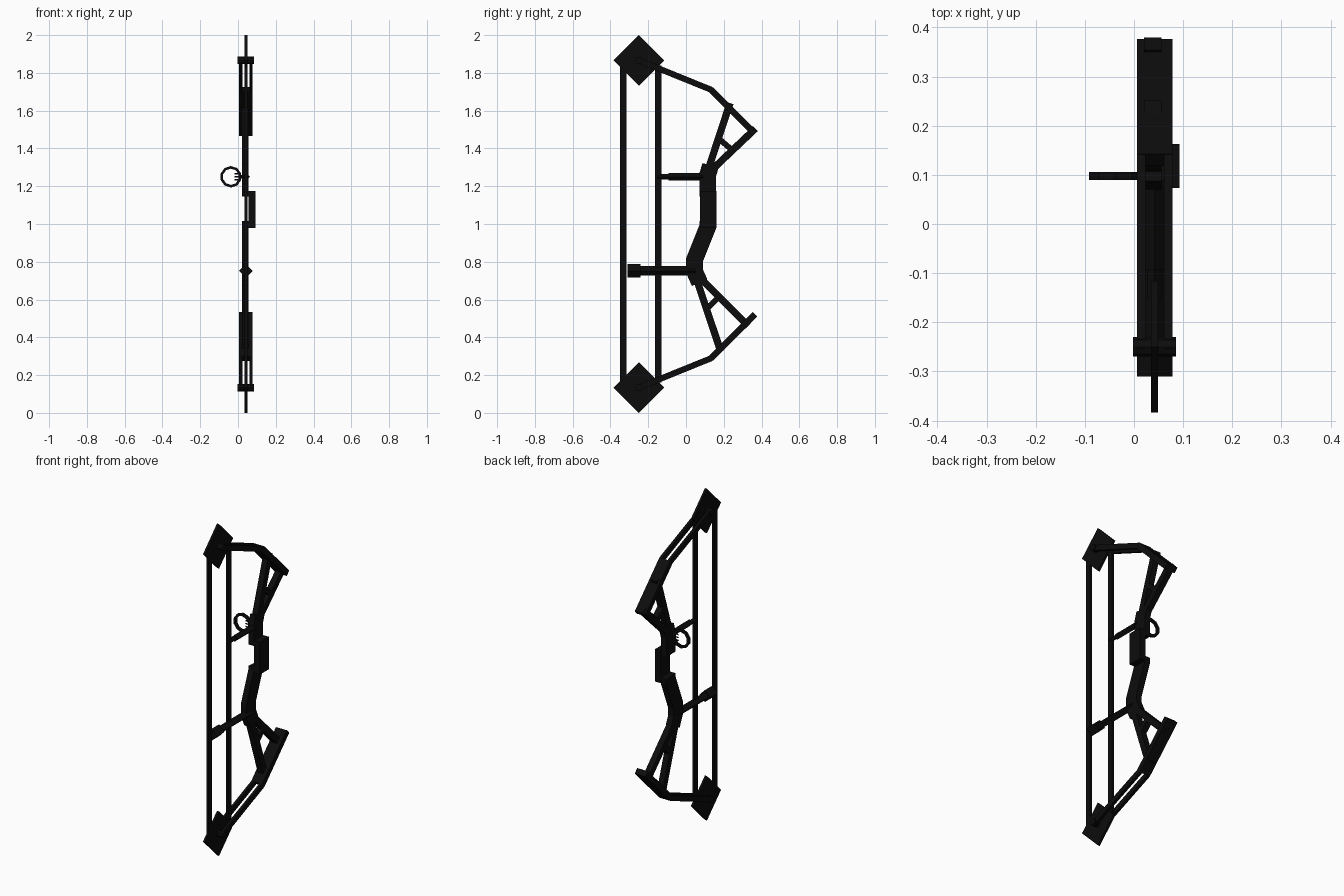
import bpy, bmesh, math
from mathutils import Vector, Matrix

if "Cube" in bpy.data.objects:
    bpy.data.objects.remove(bpy.data.objects["Cube"])

black = bpy.data.materials.new("matte_black")
black.diffuse_color = (0.0036, 0.0036, 0.0036, 1)
black.use_nodes = True
black.node_tree.nodes["Principled BSDF"].inputs["Base Color"].default_value = black.diffuse_color
CX = 0.042  # centre plane of the bow


def finish(name, bm):
    bmesh.ops.recalc_face_normals(bm, faces=bm.faces)
    me = bpy.data.meshes.new(name)
    bm.to_mesh(me)
    bm.free()
    me.materials.append(black)
    ob = bpy.data.objects.new(name, me)
    bpy.context.collection.objects.link(ob)
    return ob


def strip(name, path, thick, x0, x1):
    """Mitred bar following a (y, z) path, spanning x0..x1."""
    pts = [Vector(p) for p in path]
    dirs = [(b - a).normalized() for a, b in zip(pts, pts[1:])]
    bm = bmesh.new()
    rings = []
    for i, p in enumerate(pts):
        a, b = dirs[max(i - 1, 0)], dirs[min(i, len(dirs) - 1)]
        t = (a + b).normalized()
        n = Vector((-t.y, t.x)) * (thick / 2 / t.dot(a))
        lo, hi = p - n, p + n
        rings.append([bm.verts.new(c) for c in
                      ((x0, *lo), (x1, *lo), (x1, *hi), (x0, *hi))])
    for r, s in zip(rings, rings[1:]):
        for k in range(4):
            bm.faces.new((r[k], r[(k + 1) % 4], s[(k + 1) % 4], s[k]))
    bm.faces.new(rings[0])
    bm.faces.new(rings[-1])
    return finish(name, bm)


def rod(name, a, b, radius, sides=4):
    """Straight prism from a to b; four sides gives a diamond section."""
    a, b = Vector(a), Vector(b)
    rot = (b - a).to_track_quat('Z', 'Y').to_matrix().to_4x4()
    bm = bmesh.new()
    bmesh.ops.create_cone(bm, cap_ends=True, segments=sides, radius1=radius,
                          radius2=radius, depth=(b - a).length,
                          matrix=Matrix.Translation((a + b) / 2) @ rot)
    return finish(name, bm)


# Limbs, cams and axles: the lower set mirrors the upper about z = 1
for side in ("upper", "lower"):
    def m(*pts):
        return [(y, z if side == "upper" else 2 - z) for y, z in pts]

    (cy, cz), = m((-0.25, 1.866))
    rod(side + "_cam", (CX - 0.007, cy, cz), (CX + 0.007, cy, cz), 0.134)
    rod(side + "_axle", (CX - 0.044, cy, cz), (CX + 0.044, cy, cz), 0.02, 8)
    for tag, x0, x1 in (("left", 0.006, 0.023), ("right", 0.061, 0.078)):
        strip(f"{side}_limb_{tag}_prong",
              m((-0.26, 1.87), (0.13, 1.712), (0.16, 1.682)), 0.032, x0, x1)
    strip(side + "_limb_plate", m((0.13, 1.712), (0.365, 1.477)), 0.034, 0.006, 0.078)

# Strings
for name, y, h in (("bow_string", -0.333, 0.83), ("cable", -0.147, 0.84)):
    strip(name, [(y, 1 - h), (y, 1 + h)], 0.034, CX - 0.007, CX + 0.007)

# Riser body, with the grip stepped out to the side
RX0, RX1 = 0.02, 0.056
strip("riser_upper", [(0.115, 1.145), (0.115, 1.26), (0.13, 1.31)], 0.089, RX0, RX1)
strip("grip", [(0.118, 0.98), (0.118, 1.175)], 0.089, RX1, 0.093)
strip("riser_lower", [(0.117, 1.013), (0.115, 0.985), (0.045, 0.81),
                      (0.045, 0.75), (0.072, 0.69)], 0.089, RX0, RX1)

# Open struts carrying the limbs
struts = {
    "upper_inner_strut": [(0.105, 1.25), (0.233, 1.64)],
    "upper_outer_strut": [(0.13, 1.28), (0.367, 1.505)],
    "upper_brace": [(0.17, 1.455), (0.24, 1.395)],
    "lower_inner_strut": [(0.045, 0.74), (0.184, 0.325)],
    "lower_outer_strut": [(0.075, 0.715), (0.33, 0.46)],
    "lower_brace": [(0.175, 0.615), (0.10, 0.54)],
}
for name, path in struts.items():
    strip(name, path, 0.03 if "brace" in name else 0.038, RX0, RX1)

# Stabiliser and cable guard, both diamond in section
rod("stabiliser_rod", (CX, -0.28, 0.752), (CX, 0.05, 0.752), 0.025)
rod("stabiliser_weight", (CX, -0.31, 0.752), (CX, -0.24, 0.752), 0.036)
rod("cable_guard_tip", (CX, -0.15, 1.25), (CX, -0.08, 1.25), 0.015)
rod("cable_guard", (CX, -0.093, 1.25), (CX, 0.09, 1.25), 0.021)

# Sight ring with pins
SX, SY, SZ = -0.0375, 0.098, 1.25
bm = bmesh.new()
N = 10
rings = []
for i in range(N):
    a = 2 * math.pi * (i + 0.5) / N
    rings.append([bm.verts.new((SX + r * math.cos(a), SY + d, SZ + r * math.sin(a)))
                  for r, d in ((0.057, -0.008), (0.057, 0.008), (0.043, 0.008), (0.043, -0.008))])
for i in range(N):
    r, s = rings[i], rings[(i + 1) % N]
    for k in range(4):
        bm.faces.new((r[k], r[(k + 1) % 4], s[(k + 1) % 4], s[k]))
finish("sight_ring", bm)
rod("sight_mount", (0.012, SY, SZ), (0.03, SY, SZ), 0.01)
for i in (-1, 0, 1):
    rod(f"sight_pin_{i + 2}", (-0.018, SY, SZ + i * 0.017), (0.01, SY, SZ + i * 0.017), 0.004)
